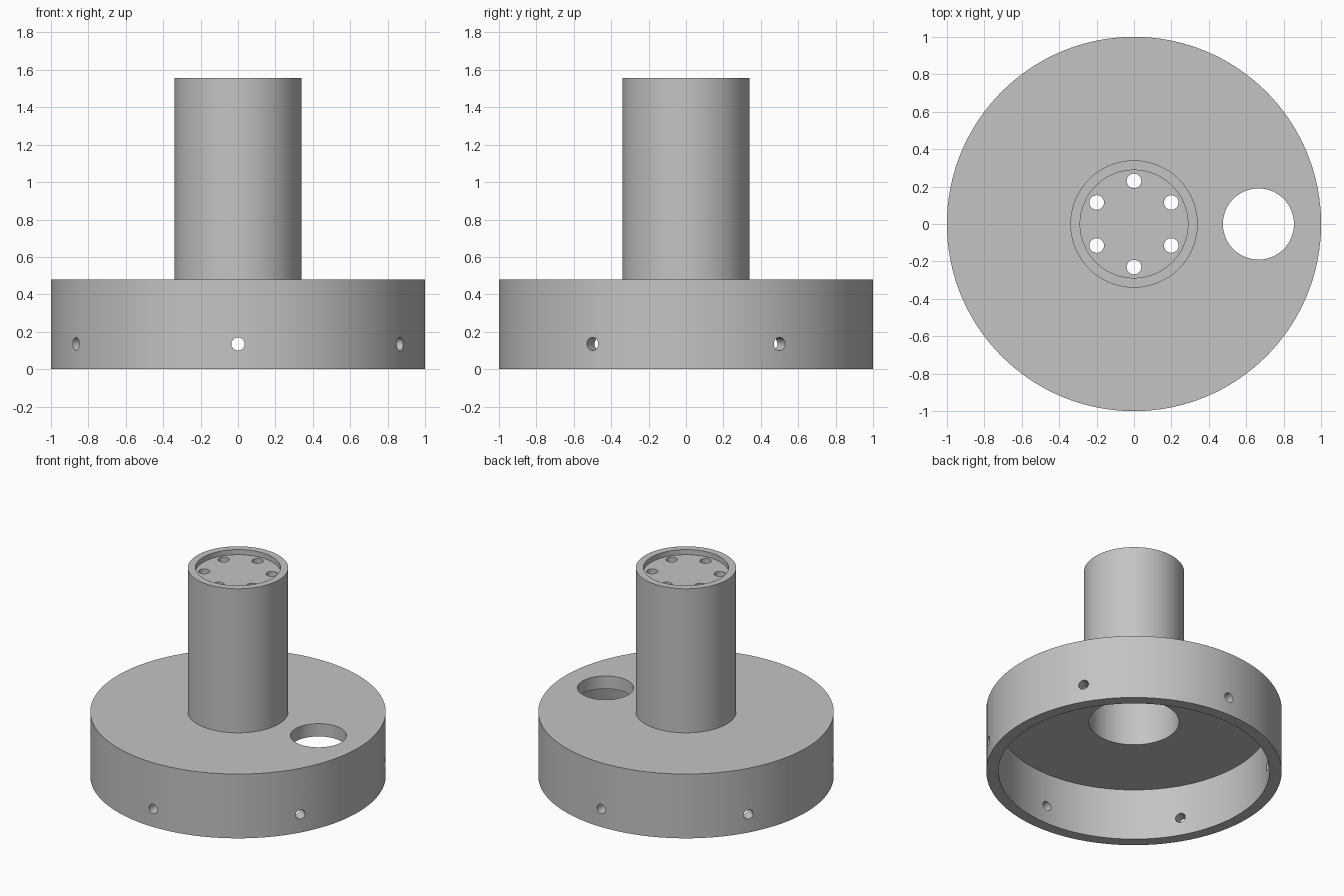
import bpy
import bmesh
from math import cos, sin, pi, radians
from mathutils import Matrix, Vector

default = bpy.data.objects.get("Cube")
if default:
    bpy.data.objects.remove(default, do_unlink=True)

grey = bpy.data.materials.new("plain grey")
grey.use_nodes = True
colour = (0.55, 0.55, 0.55, 1)
grey.diffuse_color = colour
grey.node_tree.nodes["Principled BSDF"].inputs["Base Color"].default_value = colour


def make_object(name, bm):
    bmesh.ops.recalc_face_normals(bm, faces=bm.faces[:])
    mesh = bpy.data.meshes.new(name)
    bm.to_mesh(mesh)
    bm.free()
    mesh.materials.append(grey)
    obj = bpy.data.objects.new(name, mesh)
    bpy.context.collection.objects.link(obj)
    return obj


def lathe(name, profile, steps=128):
    bm = bmesh.new()
    verts = [bm.verts.new((r, 0, z)) for r, z in profile]
    edges = [bm.edges.new(pair) for pair in zip(verts, verts[1:])]
    bmesh.ops.spin(bm, geom=verts + edges, cent=(0, 0, 0), axis=(0, 0, 1),
                   angle=2 * pi, steps=steps, use_merge=True)
    bmesh.ops.remove_doubles(bm, verts=bm.verts[:], dist=1e-5)
    return make_object(name, bm)


def add_drill(bm, centre, direction, radius, length, sides):
    turn = Vector(direction).to_track_quat('Z', 'Y').to_matrix().to_4x4()
    bmesh.ops.create_cone(bm, cap_ends=True, segments=sides, radius1=radius,
                          radius2=radius, depth=length,
                          matrix=Matrix.Translation(centre) @ turn)


# Hollow skirted base with a capped tube, turned from one wall section
TOP, PLATE_TOP, PLATE_UNDER = 1.556, 0.48, 0.384
CAP_TOP, CAP_UNDER = TOP - 0.038, TOP - 0.134
TUBE, BORE, RECESS, SKIRT = 0.34, 0.305, 0.288, 0.918
body = lathe("flanged_tube_housing", [
    (0, CAP_TOP), (RECESS, CAP_TOP), (RECESS, TOP), (TUBE, TOP),
    (TUBE, PLATE_TOP), (1, PLATE_TOP), (1, 0), (SKIRT, 0),
    (SKIRT, PLATE_UNDER), (BORE, PLATE_UNDER), (BORE, CAP_UNDER),
    (0, CAP_UNDER)])

# Drills: plate opening, six cap holes and six skirt holes
bm = bmesh.new()
add_drill(bm, (0.665, 0, PLATE_TOP - 0.05), (0, 0, 1), 0.19, 0.3, 64)
for i in range(6):
    a = radians(30 + 60 * i)
    out = Vector((cos(a), sin(a), 0))
    add_drill(bm, out * 0.23 + Vector((0, 0, CAP_TOP - 0.05)), (0, 0, 1), 0.039, 0.3, 32)
    add_drill(bm, out * 0.96 + Vector((0, 0, 0.135)), out, 0.035, 0.24, 32)
drills = make_object("hole_drills", bm)
drills.hide_render = True

cut = body.modifiers.new("holes", 'BOOLEAN')
cut.operation = 'DIFFERENCE'
cut.solver = 'EXACT'
cut.object = drills

bpy.ops.object.select_all(action='DESELECT')
body.select_set(True)
bpy.context.view_layer.objects.active = body
bpy.ops.object.modifier_apply(modifier=cut.name)
bpy.data.objects.remove(drills, do_unlink=True)
bpy.ops.object.shade_smooth_by_angle(angle=radians(30))
